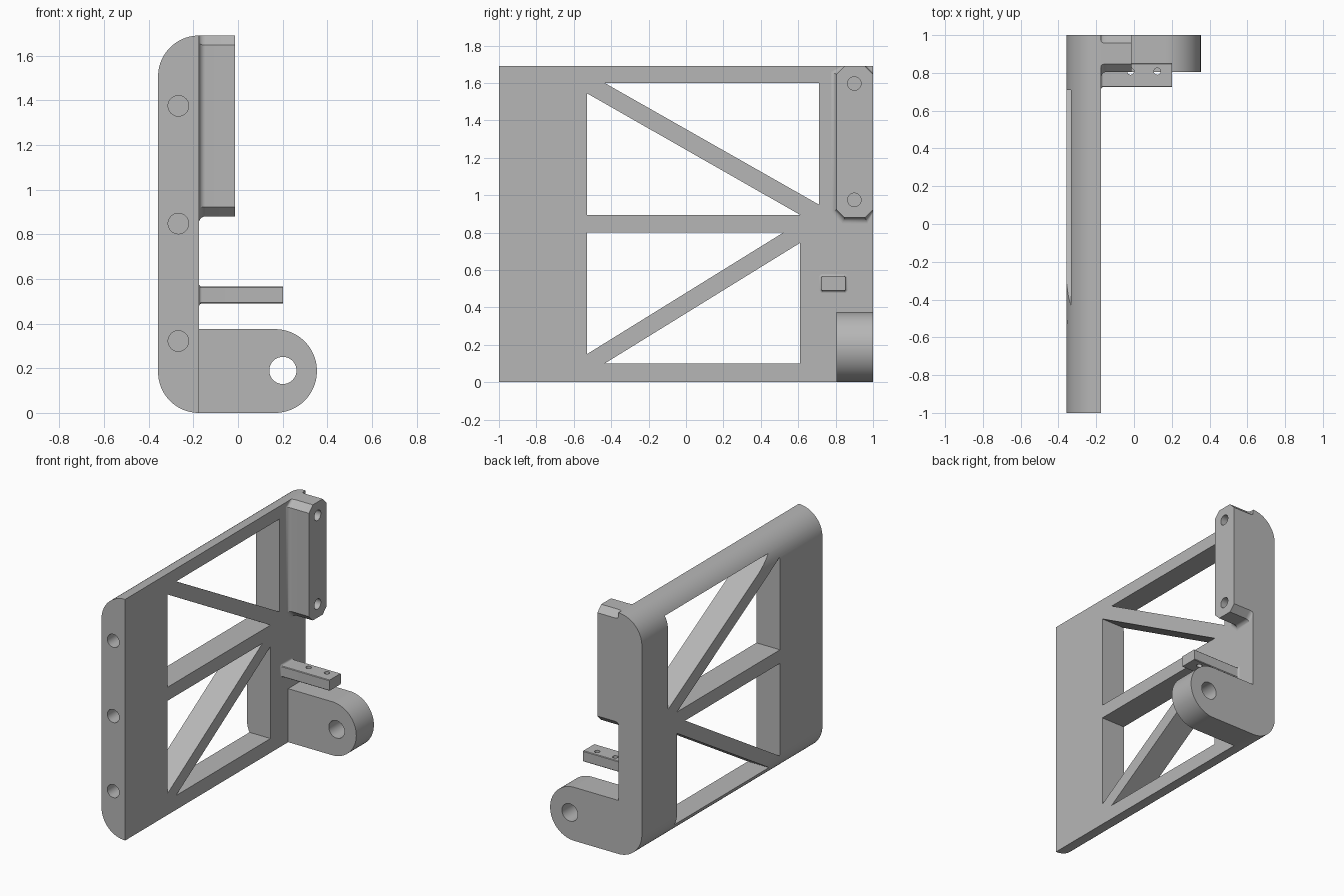
import bpy, bmesh, math

if "Cube" in bpy.data.objects:
    bpy.data.objects.remove(bpy.data.objects["Cube"])

TOP, BACK, FACE = 1.69, 1.0, -0.175   # plate top, back end, inner face

grey = bpy.data.materials.new("plain_grey")
grey.diffuse_color = (0.47, 0.47, 0.47, 1)
grey.use_nodes = True
grey.node_tree.nodes["Principled BSDF"].inputs["Base Color"].default_value = grey.diffuse_color


def loft(name, rings):
    """Closed solid through a list of equal-length 3D rings."""
    bm = bmesh.new()
    rows = [[bm.verts.new(p) for p in ring] for ring in rings]
    n = len(rows[0])
    for a, b in zip(rows, rows[1:]):
        for i in range(n):
            j = (i + 1) % n
            bm.faces.new((a[i], a[j], b[j], b[i]))
    bm.faces.new(rows[0][::-1])
    bm.faces.new(rows[-1])
    bmesh.ops.recalc_face_normals(bm, faces=bm.faces)
    me = bpy.data.meshes.new(name)
    bm.to_mesh(me)
    bm.free()
    me.materials.append(grey)
    ob = bpy.data.objects.new(name, me)
    bpy.context.collection.objects.link(ob)
    return ob


def prism(name, pts, axis, a, b):
    """Extrude a 2D outline along an axis from a to b."""
    put = {'X': lambda u, v, t: (t, u, v),
           'Y': lambda u, v, t: (u, t, v),
           'Z': lambda u, v, t: (u, v, t)}[axis]
    return loft(name, [[put(u, v, t) for u, v in pts] for t in (a, b)])


def arc(cx, cy, r, a0, a1, n=24):
    return [(cx + r * math.cos(math.radians(a0 + (a1 - a0) * i / n)),
             cy + r * math.sin(math.radians(a0 + (a1 - a0) * i / n))) for i in range(n + 1)]


def hole(cx, cy, r, axis, a, b):
    return prism("hole_cutter", arc(cx, cy, r, 0, 360, 40)[:-1], axis, a, b)


def finish(ob, cutters=()):
    """Cut the openings, drop the cutters and smooth the round faces."""
    bpy.context.view_layer.objects.active = ob
    for c in cutters:
        m = ob.modifiers.new("cut", 'BOOLEAN')
        m.operation, m.solver, m.object = 'DIFFERENCE', 'EXACT', c
        bpy.ops.object.modifier_apply(modifier=m.name)
        bpy.data.objects.remove(c)
    bpy.ops.object.select_all(action='DESELECT')
    ob.select_set(True)
    bpy.ops.object.shade_smooth_by_angle(angle=math.radians(25))


def boss(name, y0, y1, z0, z1, chamfer, x_end, fillet):
    """Chamfered block standing on the plate with a fillet round its foot."""
    def ring(x, o):
        a, b, c, d = y0 - o, y1 + o, z0 - o, z1 + o
        k = chamfer + o * 0.586
        pts = [(a + k, c), (b - k, c), (b, c + k), (b, d - k),
               (b - k, d), (a + k, d), (a, d - k), (a, c + k)]
        return [(x, min(y, BACK), min(z, TOP)) for y, z in pts]
    rings = []
    for i in range(9):
        t = math.radians(90 * i / 8)
        rings.append(ring(FACE + fillet * (1 - math.cos(t)), fillet * (1 - math.sin(t))))
    rings.append(ring(x_end, 0))
    return loft(name, rings)


# main plate with two rounded outer edges
R = 0.183
plate = prism("truss_plate",
              arc(FACE, TOP - R, R, 90, 180) + arc(FACE, R, R, 180, 270), 'Y', -1, BACK)
# triangular truss openings
windows = [
    [(-0.435, 1.60), (0.71, 1.60), (0.71, 0.95)],
    [(-0.53, 1.545), (-0.53, 0.895), (0.61, 0.895)],
    [(-0.53, 0.80), (0.52, 0.80), (-0.53, 0.15)],
    [(-0.435, 0.10), (0.61, 0.10), (0.61, 0.745)],
]
cuts = [prism("window_cutter", w, 'X', -0.6, 0.1) for w in windows]
# blind bolt holes in the front edge
cuts += [hole(-0.267, z, 0.046, 'Y', -1.1, -0.7) for z in (0.322, 0.848, 1.375)]
finish(plate, cuts)

# hinge lug at the bottom
lug = prism("hinge_lug",
            [(FACE, 0.375), (FACE, 0)] + arc(0.166, 0.1875, 0.1875, -90, 90, 40),
            'Y', 0.805, BACK)
finish(lug, [hole(0.201, 0.19, 0.061, 'Y', 0.7, 1.1)])

# chamfered mounting pad at the top, with two screw holes
pad = boss("mounting_pad", 0.805, BACK, 0.88, TOP, 0.043, -0.013, 0.03)
finish(pad, [hole(0.9, z, 0.036, 'X', -0.15, 0.1) for z in (0.975, 1.597)])

# small tab with two pin holes
tab = boss("pin_tab", 0.725, 0.852, 0.49, 0.565, 0.004, 0.201, 0.014)
finish(tab, [hole(x, 0.808, 0.018, 'Z', 0.4, 0.7) for x in (-0.018, 0.123)])
